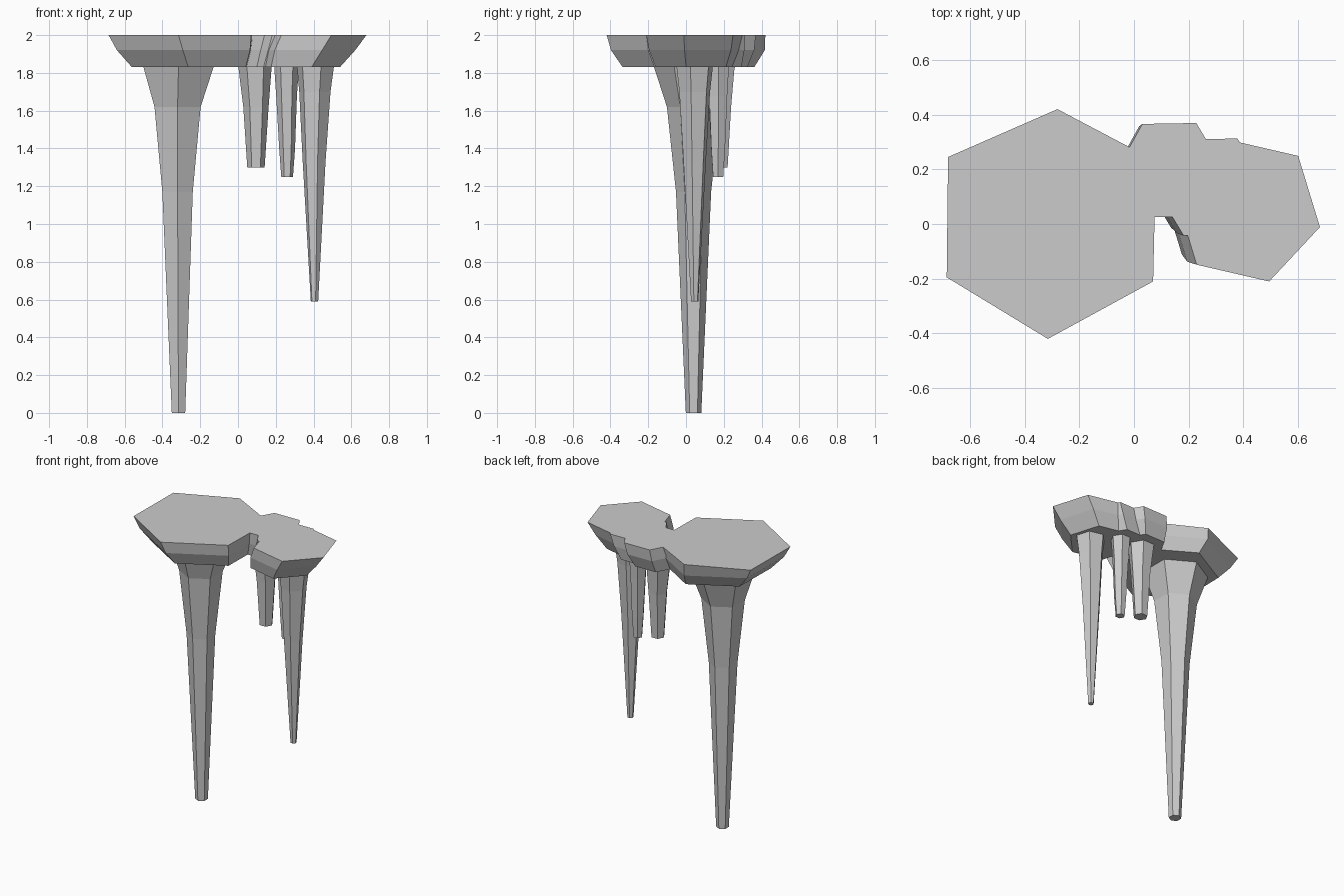
import bpy
from math import cos, sin, radians

if "Cube" in bpy.data.objects:
    bpy.data.objects.remove(bpy.data.objects["Cube"])


def hexagon(z, cx, cy, r, turn):
    return [(cx + r * cos(radians(turn + 60 * i)),
             cy + r * sin(radians(turn + 60 * i)), z) for i in range(6)]


def loft(name, rings):
    """Closed six-sided solid through stacked rings, bottom to top."""
    verts = [v for ring in rings for v in ring]
    faces = [tuple(reversed(range(6))), tuple(range(len(verts) - 6, len(verts)))]
    for k in range(0, len(verts) - 6, 6):
        for i in range(6):
            j = (i + 1) % 6
            faces.append((k + i, k + j, k + 6 + j, k + 6 + i))
    mesh = bpy.data.meshes.new(name)
    mesh.from_pydata(verts, [], faces)
    mesh.update()
    bpy.context.collection.objects.link(bpy.data.objects.new(name, mesh))


# Large root cap, with a slightly irregular top outline
outline = [(.08, .23), (-.28, .42), (-.68, .245), (-.685, -.195), (-.315, -.42), (.07, -.21)]
loft("large_cap", [hexagon(1.83, -.257, .013, .348, 29),
                   hexagon(1.92, -.285, .01, .407, 29),
                   [(x, y, 2) for x, y in outline]])

# Smaller root caps: turn, then (z, centre x, centre y, radius) per ring
caps = {
    "right_cap": (-13, [(1.83, .325, .05, .22), (1.92, .37, .05, .257), (2, .415, .05, .272)]),
    "back_cap": (1, [(1.83, .095, .185, .16), (1.92, .117, .195, .19), (2, .132, .197, .197)]),
    "middle_cap": (1, [(1.83, .22, .14, .175), (1.92, .255, .137, .197), (2, .28, .135, .203)]),
}

# Hanging spikes, same layout
spikes = {
    "large_spike": (30, [(0, -.315, .04, .041), (1.17, -.32, .04, .093),
                         (1.62, -.32, .04, .141), (1.83, -.315, .045, .214)]),
    "right_spike": (-13, [(.59, .405, .046, .02), (1.33, .403, .046, .062),
                          (1.7, .407, .046, .085), (1.83, .41, .046, .1)]),
    "back_spike": (1, [(1.3, .095, .18, .046), (1.62, .095, .18, .067), (1.83, .09, .18, .088)]),
    "middle_spike": (1, [(1.25, .26, .17, .031), (1.4, .26, .17, .042),
                         (1.68, .257, .17, .055), (1.83, .257, .17, .065)]),
}

for name, (turn, rings) in {**caps, **spikes}.items():
    loft(name, [hexagon(*ring, turn) for ring in rings])
